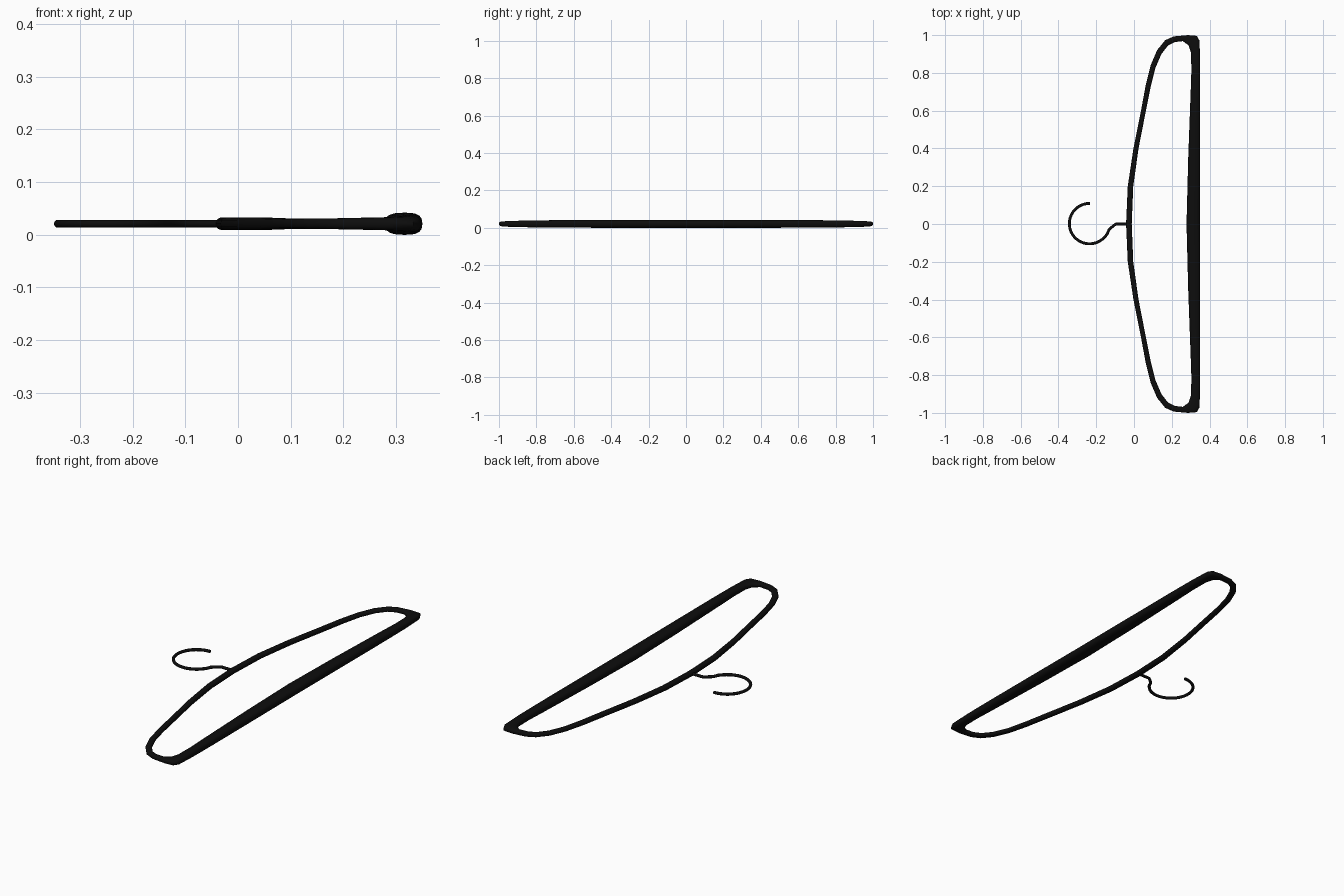
import bpy, bmesh, math

if "Cube" in bpy.data.objects:
    bpy.data.objects.remove(bpy.data.objects["Cube"])

MID_Z = 0.021
black = bpy.data.materials.new("black_plastic")
black.diffuse_color = (0.004, 0.004, 0.004, 1)
black.use_nodes = True
black.node_tree.nodes["Principled BSDF"].inputs["Base Color"].default_value = black.diffuse_color

# Stations along one half of the frame: outer x, y, inner x, y, half height
HALF = [
    (-0.042, 0.00, -0.012, 0.00, 0.012),
    (-0.033, 0.20, -0.004, 0.20, 0.012),
    (-0.003, 0.40, 0.024, 0.40, 0.012),
    (0.037, 0.60, 0.063, 0.60, 0.012),
    (0.062, 0.735, 0.088, 0.725, 0.011),
    (0.088, 0.84, 0.113, 0.825, 0.010),
    (0.122, 0.92, 0.145, 0.90, 0.010),
    (0.165, 0.973, 0.18, 0.945, 0.010),
    (0.21, 0.993, 0.215, 0.963, 0.011),
    (0.285, 1.00, 0.258, 0.968, 0.012),
    (0.333, 0.996, 0.288, 0.947, 0.014),
    (0.347, 0.97, 0.301, 0.91, 0.016),
    (0.35, 0.86, 0.304, 0.82, 0.018),
    (0.35, 0.70, 0.300, 0.70, 0.020),
    (0.35, 0.35, 0.287, 0.35, 0.021),
    (0.35, 0.00, 0.278, 0.00, 0.021),
]


def power(v, p):
    return math.copysign(abs(v) ** p, v)


# Frame: one closed loop of rounded sections (arms, corners and trouser bar)
stations = HALF + [(ox, -oy, ix, -iy, h) for ox, oy, ix, iy, h in HALF[-2:0:-1]]
SIDES = 16
bm = bmesh.new()
rings = []
for ox, oy, ix, iy, h in stations:
    ring = []
    for k in range(SIDES):
        a = 2 * math.pi * k / SIDES
        t = 0.5 + 0.5 * power(math.cos(a), 0.75)
        ring.append(bm.verts.new((ix + (ox - ix) * t, iy + (oy - iy) * t,
                                  MID_Z + h * power(math.sin(a), 0.75))))
    rings.append(ring)
for i, r in enumerate(rings):
    s = rings[(i + 1) % len(rings)]
    for k in range(SIDES):
        n = (k + 1) % SIDES
        bm.faces.new((r[k], r[n], s[n], s[k]))
bmesh.ops.recalc_face_normals(bm, faces=bm.faces)
mesh = bpy.data.meshes.new("hanger_frame")
bm.to_mesh(mesh)
bm.free()
mesh.materials.append(black)
frame = bpy.data.objects.new("hanger_frame", mesh)
bpy.context.collection.objects.link(frame)
frame.select_set(True)
bpy.context.view_layer.objects.active = frame
bpy.ops.object.shade_smooth_by_angle(angle=math.radians(40))

# Hook: short stem, bend and open circular wire
path = [(-0.025, 0), (-0.095, 0), (-0.11, -0.01), (-0.132, -0.03), (-0.143, -0.055)]
for i in range(25):
    a = math.radians(-42 - i * 229 / 24)
    path.append((-0.2355 + 0.107 * math.cos(a), 0.002 + 0.107 * math.sin(a)))
curve = bpy.data.curves.new("hook", 'CURVE')
curve.dimensions = '3D'
curve.bevel_depth = 0.0075
curve.bevel_resolution = 3
curve.use_fill_caps = True
spline = curve.splines.new('POLY')
spline.points.add(len(path) - 1)
for p, (x, y) in zip(spline.points, path):
    p.co = (x, y, MID_Z, 1)
spline.use_smooth = True
curve.materials.append(black)
bpy.context.collection.objects.link(bpy.data.objects.new("hook", curve))
